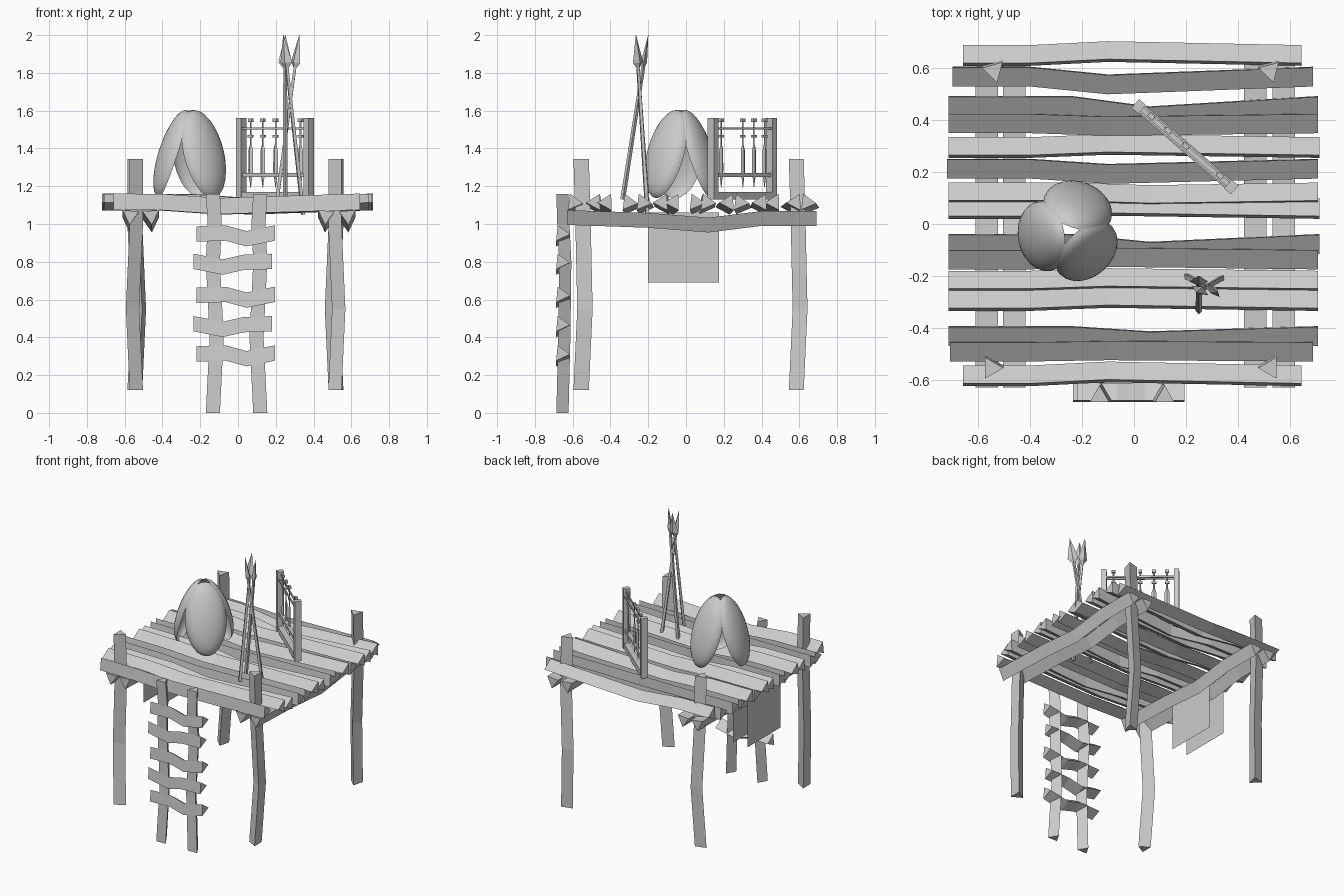
import bpy, bmesh, math
from mathutils import Vector, Matrix

if "Cube" in bpy.data.objects:
    bpy.data.objects.remove(bpy.data.objects["Cube"])

D = math.radians


def finish(name, bm, smooth=False):
    bmesh.ops.recalc_face_normals(bm, faces=bm.faces)
    me = bpy.data.meshes.new(name)
    bm.to_mesh(me)
    bm.free()
    ob = bpy.data.objects.new(name, me)
    bpy.context.collection.objects.link(ob)
    for p in me.polygons:
        p.use_smooth = smooth
    return ob


def skin(bm, rings):
    # bridge consecutive rings and cap both ends
    vs = [[bm.verts.new(p) for p in r] for r in rings]
    for a, b in zip(vs, vs[1:]):
        for i in range(len(a)):
            j = (i + 1) % len(a)
            bm.faces.new((a[i], a[j], b[j], b[i]))
    bm.faces.new(vs[0])
    bm.faces.new(vs[-1])


def timber(name, pts, r, ang, axis):
    # rough three-sided log following a bent path along one axis
    u, v = {'x': ((0, 1, 0), (0, 0, 1)), 'y': ((1, 0, 0), (0, 0, 1)), 'z': ((1, 0, 0), (0, 1, 0))}[axis]
    u, v = Vector(u), Vector(v)
    rings = [[Vector(p) + r * (u * math.cos(D(ang + 120 * k)) + v * math.sin(D(ang + 120 * k)))
              for k in range(3)] for p in pts]
    bm = bmesh.new()
    skin(bm, rings)
    return finish(name, bm)


def lathe(name, prof, sides, mat, flat=1.0):
    # profile of (radius, height), optionally flattened, then placed by a matrix
    bm = bmesh.new()
    skin(bm, [[mat @ Vector((r * math.cos(2 * math.pi * k / sides),
                             flat * r * math.sin(2 * math.pi * k / sides), h))
               for k in range(sides)] for r, h in prof])
    return finish(name, bm)


def box(name, size, mat):
    bm = bmesh.new()
    bmesh.ops.create_cube(bm, size=1, matrix=mat @ Matrix.Diagonal((*size, 1)))
    return finish(name, bm)


# deck planks: (y, left x, right x, faces_back, sideways bend)
planks = [(.64, -.66, .645, 1, .015), (.58, -.70, .69, 0, -.03), (.467, -.715, .71, 0, -.04),
          (.40, -.715, .71, 0, -.01), (.285, -.715, .715, 1, .012), (.225, -.72, .71, 0, -.02),
          (.11, -.715, .71, 1, -.01), (.05, -.715, .715, 1, .012), (-.065, -.715, .715, 0, -.03),
          (-.125, -.715, .71, 0, .01), (-.23, -.715, .71, 1, .01), (-.305, -.715, .71, 1, .012),
          (-.42, -.715, .71, 0, -.02), (-.48, -.71, .69, 0, .005), (-.595, -.66, .645, 1, .015)]
for i, (y, x0, x1, back, d) in enumerate(planks):
    xs = -.1 if d > 0 or i % 2 else .06
    timber(f"deck_plank_{i}", [(x0, y, 1.115), (xs - .3, y, 1.113), (xs, y + d, 1.092), (x1, y, 1.115)],
           .05, -7 if back else 62, 'x')

# paired beams under the deck
for i, (x, a) in enumerate([(-.57, 25), (-.46, 35), (.465, 25), (.58, 35)]):
    timber(f"under_beam_{i}", [(x, -.63, 1.045), (x, -.2, 1.03), (x, .12, 1.005), (x, .4, 1.04), (x, .69, 1.04)],
           .05, a, 'y')

# legs
for name, x, y, dx, a in [("front_left", -.55, -.555, -.02, 0), ("front_right", .525, -.555, .02, 180),
                          ("back_left", -.54, .59, .02, 45), ("back_right", .525, .59, -.02, 165)]:
    timber(name + "_leg", [(x, y, .12), (x + dx, y + .02, .55), (x, y + .01, 1.0), (x, y, 1.345)], .047, a, 'z')

# ladder rails
for i, (x, d) in enumerate([(-.133, .02), (.118, -.02)]):
    timber(f"ladder_rail_{i}", [(x, -.665, 0), (x + d, -.655, .4), (x, -.65, .8), (x + d / 2, -.66, 1.0), (x, -.665, 1.16)],
           .043, 90, 'z')

# ladder rungs, alternately flipped
for i, z in enumerate([.945, .80, .62, .47, .31]):
    s, o = (-1, 0) if i % 2 else (1, -.015)
    d = [0, .005, -.025, .005] if s > 0 else [0, -.03, -.005, 0]
    xs = [-.235, -.08, .03, .18]
    timber(f"ladder_rung_{i}", [(x - o, -.66, z + k) for x, k in zip(xs, d)], .047, -5, 'x')

# cloth sheets hanging from the left beams
for i, x in enumerate((-.614, -.495)):
    bm = bmesh.new()
    bm.faces.new([bm.verts.new((x, y, z)) for y, z in [(-.2, .69), (.175, .69), (.175, 1.06), (-.2, 1.06)]])
    finish(f"cloth_sheet_{i}", bm)

# three domed oval shields leaning together
for i, a in enumerate((70, 190, 312)):
    bm = bmesh.new()
    bmesh.ops.create_uvsphere(bm, u_segments=28, v_segments=14, radius=1)
    bmesh.ops.delete(bm, geom=[v for v in bm.verts if v.co.z < -.01], context='VERTS')
    # dome axis z becomes the outward direction, y becomes up
    m = (Matrix.Translation((-.25, -.03, 1.37)) @ Matrix.Rotation(D(a), 4, 'Z')
         @ Matrix.Translation((.095, 0, 0)) @ Matrix.Rotation(D(-18), 4, 'Y')
         @ Matrix(((0, 0, 1, 0), (1, 0, 0, 0), (0, 1, 0, 0), (0, 0, 0, 1)))
         @ Matrix.Diagonal((.137, .245, .075, 1)))
    bmesh.ops.transform(bm, matrix=m, verts=bm.verts)
    finish(f"shield_{i}", bm, True)

# three crossed spears
for i, (b, t, turn) in enumerate([((.2, -.2, 1.08), (.325, -.265, 2), 70), ((.345, -.205, 1.05), (.24, -.265, 2), 30),
                                  ((.25, -.335, 1.13), (.25, -.2, 2), 0)]):
    b, t = Vector(b), Vector(t)
    L = (t - b).length
    m = Matrix.Translation(b) @ (t - b).to_track_quat('Z', 'Y').to_matrix().to_4x4() @ Matrix.Rotation(D(turn), 4, 'Z')
    lathe(f"spear_shaft_{i}", [(.013, 0), (.01, L - .15)], 4, m)
    lathe(f"spear_head_{i}", [(.008, L - .18), (.036, L - .145), (.001, L)], 4, m, .45)

# weapon rack, built along local x then turned into place
A, B = Vector((.018, .453, 0)), Vector((.375, .143, 0))
W = (B - A).length
R = Matrix.Translation(A) @ Matrix.Rotation(math.atan2(B.y - A.y, B.x - A.x), 4, 'Z')


def at(x, z, y=0):
    return R @ Matrix.Translation((x, y, z))


for i, x in enumerate((0, W)):
    box(f"rack_post_{i}", (.035, .045, .43), at(x, 1.345))
box("rack_bottom_rail", (W, .04, .04), at(W / 2, 1.15))
box("rack_middle_rail", (W, .025, .022), at(W / 2, 1.26))
for s in (-1, 1):
    box(f"rack_top_bar_{s + 1}", (W, .008, .012), at(W / 2, 1.505, s * .012))

# hanging blades on the rack
for i, t in enumerate((.13, .31, .5, .87)):
    m = at(W * t, 0, .004)
    box(f"blade_pommel_{i}", (.025, .018, .018), m @ Matrix.Translation((0, 0, 1.55)))
    box(f"blade_guard_{i}", (.03, .014, .012), m @ Matrix.Translation((0, 0, 1.465)))
    lathe(f"blade_{i}", [(.006, 1.545), (.006, 1.42), (.016, 1.39), (.017, 1.28), (.001, 1.19)], 4, m, .5)
